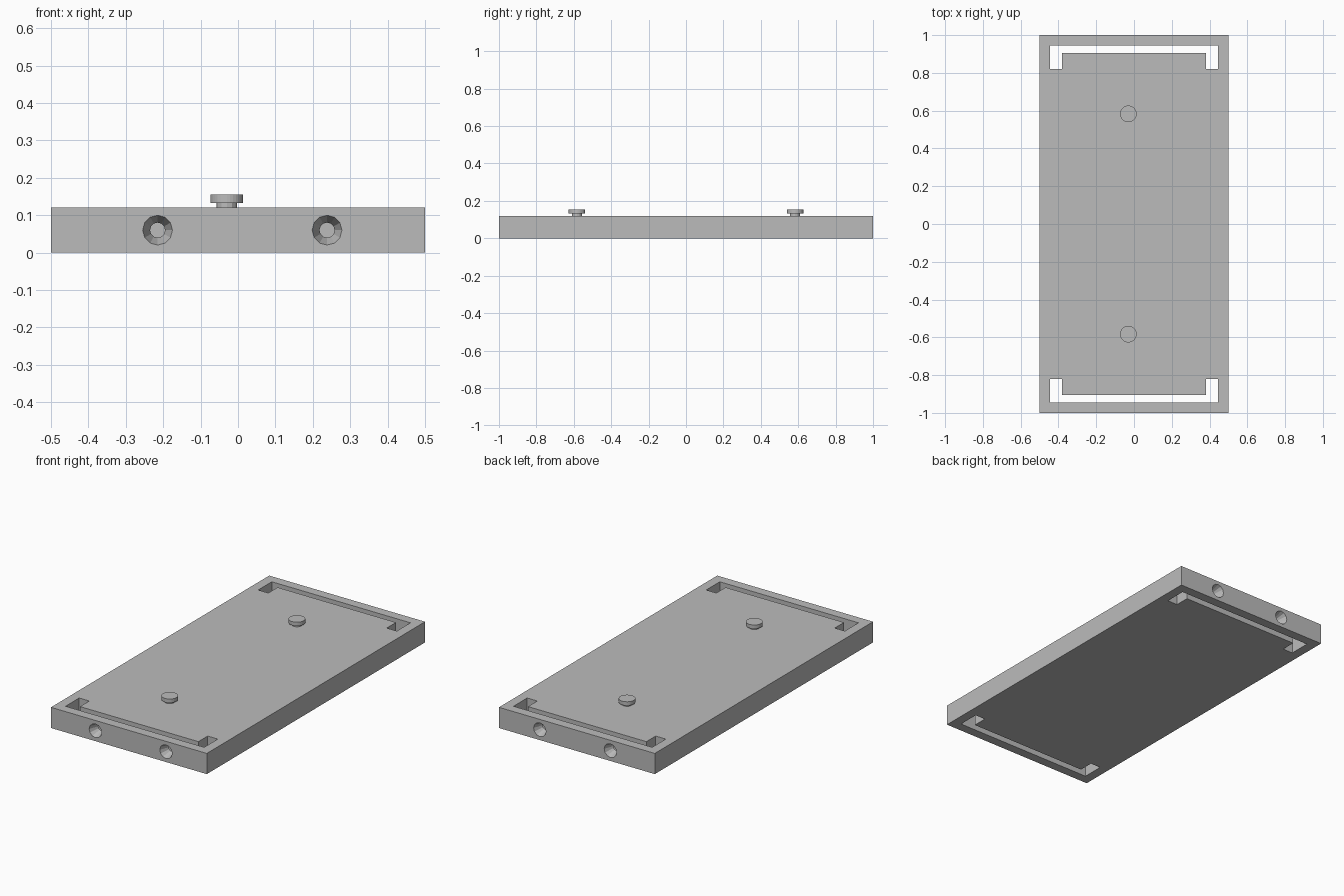
import bpy, bmesh, math
from mathutils import Matrix, Vector

cube = bpy.data.objects.get("Cube")
if cube:
    bpy.data.objects.remove(cube, do_unlink=True)

HEIGHT = 0.12
WALL_Y = 0.945      # inner face of each end wall

grey = bpy.data.materials.new("plain grey")
grey.use_nodes = True
colour = (0.5, 0.5, 0.5, 1)
grey.diffuse_color = colour
grey.node_tree.nodes["Principled BSDF"].inputs["Base Color"].default_value = colour


def make_object(name, bm):
    bmesh.ops.recalc_face_normals(bm, faces=bm.faces[:])
    mesh = bpy.data.meshes.new(name)
    bm.to_mesh(mesh)
    bm.free()
    mesh.materials.append(grey)
    obj = bpy.data.objects.new(name, mesh)
    bpy.context.scene.collection.objects.link(obj)
    return obj


def prism(name, outline, z0, z1):
    bm = bmesh.new()
    face = bm.faces.new([bm.verts.new((x, y, z0)) for x, y in outline])
    top = bmesh.ops.extrude_face_region(bm, geom=[face])["geom"]
    moved = [v for v in top if isinstance(v, bmesh.types.BMVert)]
    bmesh.ops.translate(bm, verts=moved, vec=(0, 0, z1 - z0))
    return make_object(name, bm)


def cone(bm, sides, r1, r2, depth, matrix):
    bmesh.ops.create_cone(bm, cap_ends=True, segments=sides, radius1=r1,
                          radius2=r2, depth=depth, matrix=matrix)


def cut(target, cutter):
    cutter.hide_render = True
    mod = target.modifiers.new("cut", "BOOLEAN")
    mod.operation = "DIFFERENCE"
    mod.solver = "EXACT"
    mod.object = cutter


# Flat rectangular plate
plate = prism("plate", [(-0.5, -1), (0.5, -1), (0.5, 1), (-0.5, 1)], 0, HEIGHT)
cutters = []

# U-shaped slots and tapered screw holes, the same at both ends
half = [(0.445, WALL_Y), (0.445, 0.82), (0.38, 0.82), (0.38, 0.905)]
outline = half + [(-x, y) for x, y in reversed(half)]
for side, end in ((-1, "front"), (1, "back")):
    cutters.append(prism(end + "_slot_cutter",
                         [(x, side * y) for x, y in outline], -0.05, HEIGHT + 0.05))
    for x, place in ((-0.215, "right"), (0.238, "left")):
        bm = bmesh.new()
        turn = Matrix.Rotation(side * math.pi / 2, 4, "X")
        # the wide end opens on the outer wall, the narrow end inside the slot
        cone(bm, 12, 0.04, 0.02, 0.056,
             Matrix.Translation((x, side * 0.9725, HEIGHT / 2)) @ turn)
        cutters.append(make_object(f"{end}_{place}_hole_cutter", bm))
for cutter in cutters:
    cut(plate, cutter)

# Bake the cuts, then drop the cutters
graph = bpy.context.evaluated_depsgraph_get()
baked = bpy.data.meshes.new_from_object(plate.evaluated_get(graph))
plate.modifiers.clear()
plate.data = baked
for cutter in cutters:
    bpy.data.objects.remove(cutter, do_unlink=True)

# Button-headed pegs on top
for side, end in ((-1, "front"), (1, "back")):
    for part, sides, radius, z0, z1 in (("stem", 12, 0.027, HEIGHT, 0.134),
                                        ("head", 32, 0.044, 0.133, 0.155)):
        bm = bmesh.new()
        cone(bm, sides, radius, radius, z1 - z0,
             Matrix.Translation((-0.03, side * 0.583, (z0 + z1) / 2)))
        make_object(f"{end}_peg_{part}", bm)
